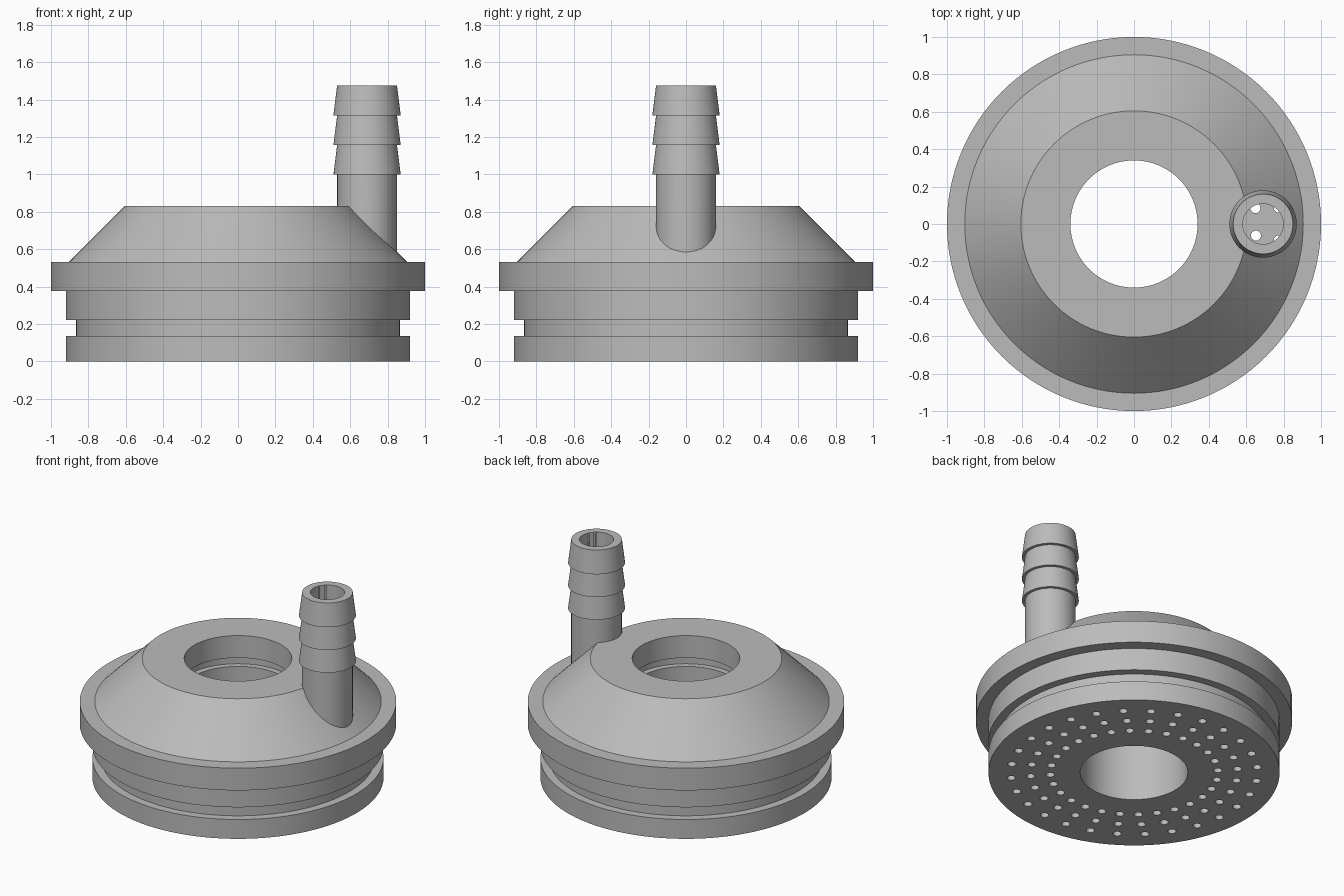
import bpy, bmesh
from math import cos, sin, tau, radians
from mathutils import Matrix, Vector

cube = bpy.data.objects.get("Cube")
if cube:
    bpy.data.objects.remove(cube, do_unlink=True)

grey = bpy.data.materials.new("plain grey")
grey.use_nodes = True
colour = (0.5, 0.5, 0.5, 1)
grey.diffuse_color = colour
grey.node_tree.nodes["Principled BSDF"].inputs["Base Color"].default_value = colour


def make_object(name, bm):
    bmesh.ops.recalc_face_normals(bm, faces=bm.faces)
    mesh = bpy.data.meshes.new(name)
    bm.to_mesh(mesh)
    bm.free()
    mesh.materials.append(grey)
    obj = bpy.data.objects.new(name, mesh)
    bpy.context.collection.objects.link(obj)
    return obj


def lathe(name, profile, steps, x=0):
    """Turn a closed (radius, height) outline about a vertical axis at x."""
    bm = bmesh.new()
    rings = [[bm.verts.new((x + r * cos(tau * i / steps), r * sin(tau * i / steps), z))
              for r, z in profile] for i in range(steps)]
    n = len(profile)
    for i in range(steps):
        a, b = rings[i], rings[(i + 1) % steps]
        for j in range(n):
            k = (j + 1) % n
            bm.faces.new((a[j], b[j], b[k], a[k]))
    return make_object(name, bm)


def combine(target, tool, operation):
    mod = target.modifiers.new(tool.name, "BOOLEAN")
    mod.operation = operation
    mod.solver = "EXACT"
    mod.object = tool
    bpy.context.view_layer.objects.active = target
    bpy.ops.object.modifier_apply(modifier=mod.name)
    bpy.data.objects.remove(tool, do_unlink=True)


def cylinders(name, radius, low, high, centres, steps):
    bm = bmesh.new()
    for x, y in centres:
        bmesh.ops.create_cone(
            bm, cap_ends=True, segments=steps, radius1=radius, radius2=radius,
            depth=high - low, matrix=Matrix.Translation(Vector((x, y, (low + high) / 2))))
    return make_object(name, bm)


# Ring-shaped housing with outer seal groove, flange, cone and grooved bore
BORE = 0.34
housing = lathe("shower_head_housing", [
    (BORE, 0), (0.92, 0), (0.92, 0.135), (0.865, 0.135), (0.865, 0.22),
    (0.92, 0.22), (0.92, 0.375), (1, 0.375), (1, 0.53), (0.905, 0.53),
    (0.605, 0.83), (BORE, 0.83), (BORE, 0.675), (0.38, 0.675),
    (0.38, 0.615), (BORE, 0.615)], 128)

# Barbed hose spout
SPOUT_X, PIPE = 0.69, 0.16
outline = [(0.05, 0.5), (PIPE, 0.5), (PIPE, 0.998)]
for low, high in ((0.998, 1.156), (1.156, 1.315), (1.315, 1.475)):
    outline += [(0.18, low), (PIPE, high)]
outline.append((0.05, 1.475))
combine(housing, lathe("hose_spout", outline, 64, SPOUT_X), "UNION")

# Inner chamber
combine(housing, lathe("chamber", [
    (0.43, 0.08), (0.82, 0.08), (0.82, 0.5), (0.58, 0.74), (0.43, 0.74)], 128),
    "DIFFERENCE")

# Spout passage into the chamber
combine(housing, cylinders("spout_passage", 0.108, 0.3, 1.6, [(SPOUT_X, 0)], 48),
        "DIFFERENCE")

# Three rings of outlet holes in the base plate
COUNT = 28
centres = []
for radius, shift in ((0.53, 2), (0.655, 1), (0.78, 0)):
    for i in range(COUNT):
        a = tau * (i + 0.5) / COUNT + radians(shift)
        centres.append((radius * cos(a), radius * sin(a)))
combine(housing, cylinders("outlet_holes", 0.027, -0.1, 0.2, centres, 16), "DIFFERENCE")

# Smooth turned surfaces with crisp edges
bpy.ops.object.select_all(action="DESELECT")
housing.select_set(True)
bpy.context.view_layer.objects.active = housing
bpy.ops.object.shade_smooth_by_angle(angle=radians(20))
